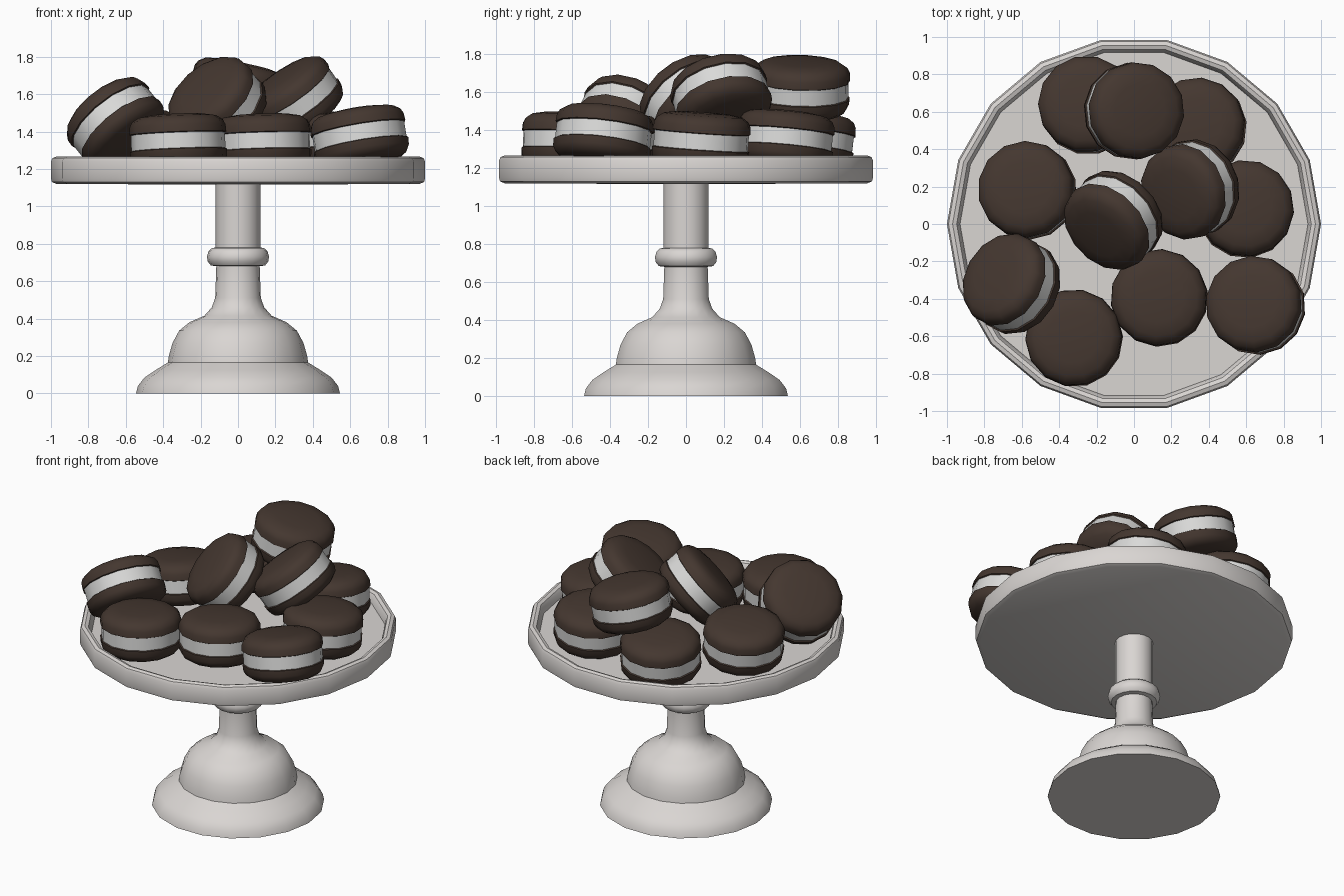
import bpy, bmesh, math
from mathutils import Vector, Matrix

if "Cube" in bpy.data.objects:
    bpy.data.objects.remove(bpy.data.objects["Cube"])


def material(name, rgb):
    m = bpy.data.materials.new(name)
    m.diffuse_color = (*rgb, 1.0)
    m.use_nodes = True
    m.node_tree.nodes["Principled BSDF"].inputs["Base Color"].default_value = m.diffuse_color
    return m


CERAMIC = material("warm_white_ceramic", (0.70, 0.67, 0.65))
WAFER = material("dark_chocolate_wafer", (0.058, 0.038, 0.029))
CREAM = material("white_cream", (0.70, 0.70, 0.69))


def lathe(name, profile, sides, mats, angle=40):
    """Spin an (r, z) profile about z; points with r = 0 become poles."""
    bm = bmesh.new()
    rings = []
    for r, z in profile:
        if r == 0:
            rings.append([bm.verts.new((0, 0, z))] * sides)
        else:
            rings.append([bm.verts.new((r * math.cos(math.tau * k / sides),
                                        r * math.sin(math.tau * k / sides), z))
                          for k in range(sides)])
    for a, b in zip(rings, rings[1:]):
        for k in range(sides):
            n = (k + 1) % sides
            corners = list(dict.fromkeys((a[k], a[n], b[n], b[k])))
            bm.faces.new(corners)
    bmesh.ops.recalc_face_normals(bm, faces=bm.faces)
    mesh = bpy.data.meshes.new(name)
    bm.to_mesh(mesh)
    bm.free()
    for m in mats:
        mesh.materials.append(m)
    obj = bpy.data.objects.new(name, mesh)
    bpy.context.collection.objects.link(obj)
    bpy.ops.object.select_all(action='DESELECT')
    obj.select_set(True)
    bpy.context.view_layer.objects.active = obj
    bpy.ops.object.shade_smooth_by_angle(angle=math.radians(angle))
    return obj


# Round plate with a raised, rounded rim
lathe("plate", [(0, 1.115), (0.97, 1.12), (0.995, 1.13), (1.0, 1.15), (1.0, 1.24),
                (0.992, 1.258), (0.97, 1.266), (0.948, 1.258), (0.938, 1.24),
                (0.93, 1.20), (0, 1.20)], 18, [CERAMIC])

# Turned pedestal: stepped foot, bell, stem and collar ring
lathe("pedestal", [(0, 0), (0.545, 0), (0.535, 0.04), (0.50, 0.085), (0.44, 0.125),
                   (0.375, 0.165), (0.37, 0.20), (0.35, 0.27), (0.315, 0.335),
                   (0.26, 0.38), (0.18, 0.415), (0.14, 0.46), (0.122, 0.51),
                   (0.116, 0.68), (0.145, 0.684), (0.162, 0.705), (0.166, 0.73),
                   (0.158, 0.76), (0.14, 0.776), (0.12, 0.78), (0.12, 1.12),
                   (0, 1.12)], 18, [CERAMIC])

# Sandwich cookie: two domed wafers around a slightly recessed cream layer
half = [(0.252, 0.042), (0.26, 0.046), (0.257, 0.085), (0.243, 0.112),
        (0.21, 0.134), (0.14, 0.146), (0, 0.15)]
cookie_profile = [(r, -z) for r, z in reversed(half)] + half


def cookie(name, centre, normal, spin):
    obj = lathe(name, cookie_profile, 14, [WAFER, CREAM], 50)
    for p in obj.data.polygons:
        p.material_index = 1 if abs(p.center.z) < 0.03 else 0
    tilt = Vector((0, 0, 1)).rotation_difference(Vector(normal).normalized())
    obj.matrix_world = (Matrix.Translation(centre) @ tilt.to_matrix().to_4x4()
                        @ Matrix.Rotation(math.radians(spin), 4, 'Z'))


# Pile of cookies: name, centre, direction of the top face
pile = [
    ("cookie_back_left", (-0.25, 0.635, 1.35), (-0.08, 0.12, 1)),
    ("cookie_back_right", (0.34, 0.52, 1.35), (-0.08, 0.09, 1)),
    ("cookie_left", (-0.57, 0.18, 1.35), (-0.12, 0.10, 1)),
    ("cookie_right", (0.595, 0.08, 1.345), (0.03, 0.07, 1)),
    ("cookie_front_left", (-0.32, -0.61, 1.345), (-0.04, 0.04, 1)),
    ("cookie_front_middle", (0.135, -0.395, 1.345), (-0.03, 0.04, 1)),
    ("cookie_front_right", (0.65, -0.435, 1.37), (-0.17, 0.12, 1)),
    ("cookie_leaning_on_rim", (-0.655, -0.32, 1.445), (-0.8, 0.5, 1)),
    ("cookie_centre_leaning", (-0.11, 0.02, 1.545), (-0.82, -0.8, 1)),
    ("cookie_upper_right", (0.30, 0.185, 1.57), (-0.68, -0.27, 1)),
    ("cookie_top_back", (0.0, 0.605, 1.62), (0.22, 0.03, 1)),
]
for i, (name, centre, normal) in enumerate(pile):
    cookie(name, centre, normal, i * 7)
